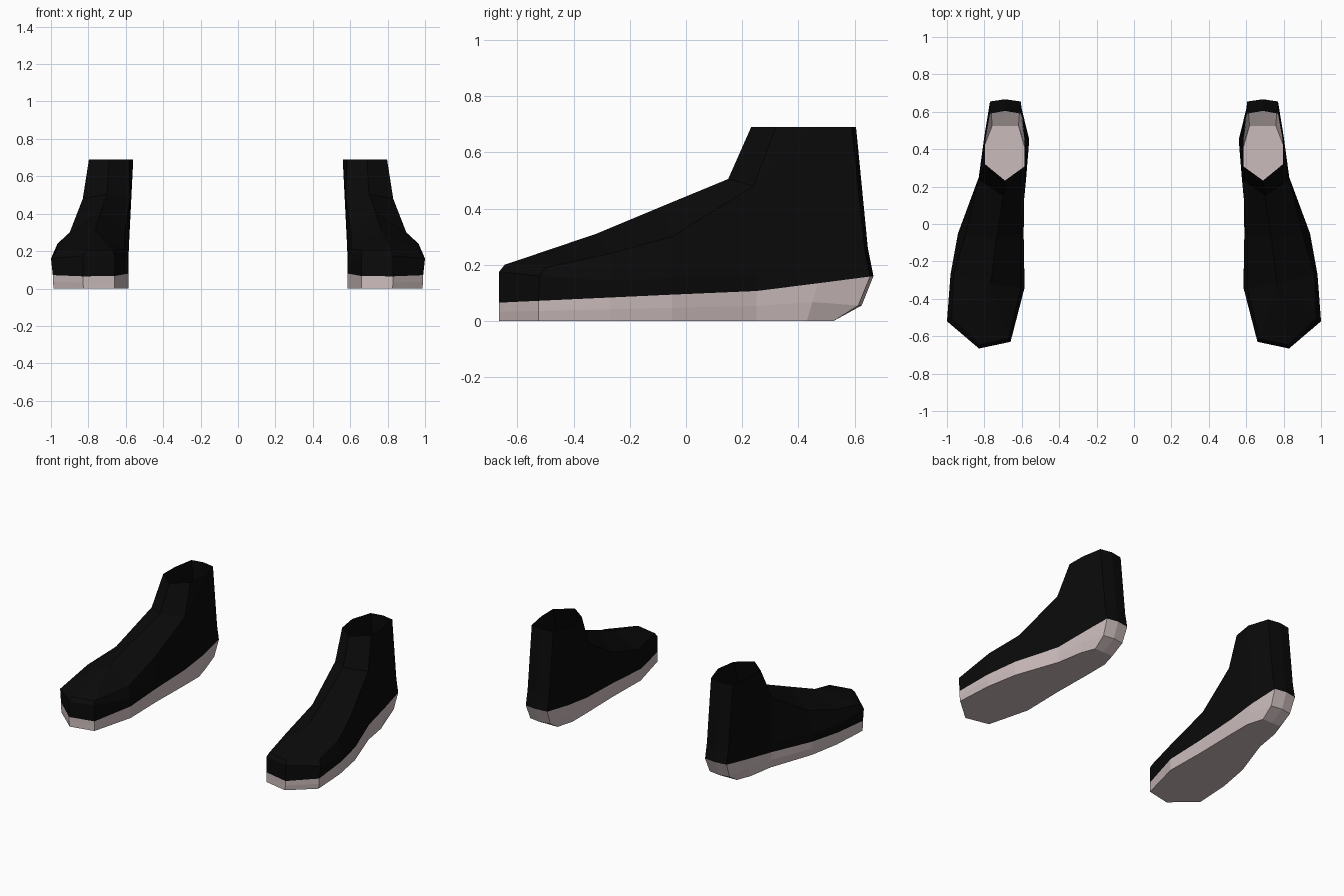
import bpy, bmesh

if "Cube" in bpy.data.objects:
    bpy.data.objects.remove(bpy.data.objects["Cube"])


def material(name, rgb):
    m = bpy.data.materials.new(name)
    m.diffuse_color = (*rgb, 1)
    m.use_nodes = True
    m.node_tree.nodes["Principled BSDF"].inputs["Base Color"].default_value = m.diffuse_color
    return m


black = material("black_fabric", (0.003, 0.003, 0.003))
pale = material("pale_rubber", (0.60, 0.50, 0.50))

# Seam between sole and upper, toe -> outer side -> heel -> inner side
seam = [(.83, -.665), (.99, -.525), (.975, -.27), (.935, -.05), (.83, .25), (.80, .47),
        (.77, .655), (.69, .667), (.605, .655),
        (.585, .45), (.585, .25), (.59, -.05), (.585, -.34), (.66, -.63)]
N = len(seam)
HEEL = (6, 7, 8)

# Top edge of the side walls: shoulder at the foot, collar at the ankle
wall_top = [(.82, -.645, .20), (.975, -.50, .19), (.965, -.27, .24), (.90, -.05, .30),
            (.83, .24, .48), (.795, .45, .69),
            (.77, .59, .69), (.69, .605, .69), (.605, .59, .69),
            (.56, .45, .69), (.577, .24, .48), (.605, -.05, .30), (.605, -.34, .21),
            (.67, -.615, .20)]


def seam_z(y):
    pts = [(-.67, .065), (0, .096), (.26, .107), (.67, .16)]
    for (a, za), (b, zb) in zip(pts, pts[1:]):
        if y <= b:
            return za + (zb - za) * (y - a) / (b - a)
    return .16


def make(name, verts, faces, mat):
    bm = bmesh.new()
    vs = [bm.verts.new(v) for v in verts]
    for f in faces:
        bm.faces.new([vs[i] for i in f])
    bmesh.ops.recalc_face_normals(bm, faces=bm.faces[:])
    me = bpy.data.meshes.new(name)
    bm.to_mesh(me)
    bm.free()
    me.materials.append(mat)
    ob = bpy.data.objects.new(name, me)
    bpy.context.collection.objects.link(ob)
    ob.modifiers.new("other_foot", 'MIRROR').use_mirror_merge = False
    return ob


def rings(count):
    return [(r * N + i, r * N + (i + 1) % N, (r + 1) * N + (i + 1) % N, (r + 1) * N + i)
            for r in range(count - 1) for i in range(N)]


seam_ring = [(x, y, seam_z(y)) for x, y in seam]

# Sole: flat tread, heel bevelled upward, side band
bottom, middle = [], []
for i, (x, y, z) in enumerate(seam_ring):
    if i in HEEL:
        bottom.append((.69 + (x - .69) * .85, .525, 0))
        middle.append((.69 + (x - .69) * .93, y - .042, .055))
    else:
        back = .04 if i in (5, 9) else 0
        bottom.append((x - (.005 if x > .7 else 0), y - back, 0))
        middle.append((x, y - back / 2, z / 2))
make("sole", bottom + middle + seam_ring, rings(3) + [tuple(range(N))], pale)

# Upper: bulging side walls, instep ridge and open collar
bulge = []
for i, (x, y, z) in enumerate(seam_ring):
    if i in HEEL:
        bulge.append((x, y - .02, .26))
    elif i in (0, 13):
        bulge.append((x, y, .175))
    elif i == 1:
        bulge.append((1.0, -.52, .16))
    else:
        tx, ty, tz = wall_top[i]
        bulge.append((x + (.006 if x > .9 else 0), y, z + .06))
ridge = [(.765, -.32, .31), (.735, -.08, .41), (.70, .15, .505), (.69, .232, .69)]
collar = [(.797, .32, .69), (.582, .31, .69)]
verts = seam_ring + bulge + wall_top + ridge + collar
T, R = 2 * N, 3 * N
CO, CI = R + 4, R + 5
instep = [
    (T, T + 1, R), (T + 13, T, R), (T + 12, T + 13, R),          # toe cap
    (T + 1, T + 2, R), (T + 2, T + 3, R + 1, R), (T + 12, R, R + 1, T + 11),
    (T + 3, T + 4, R + 2, R + 1), (T + 11, R + 1, R + 2, T + 10),
    (T + 4, CO, R + 3, R + 2), (T + 10, R + 2, R + 3, CI),       # tongue
    (T + 4, T + 5, CO), (T + 10, CI, T + 9),                     # collar corners
]
make("upper", verts, rings(3) + instep, black)
